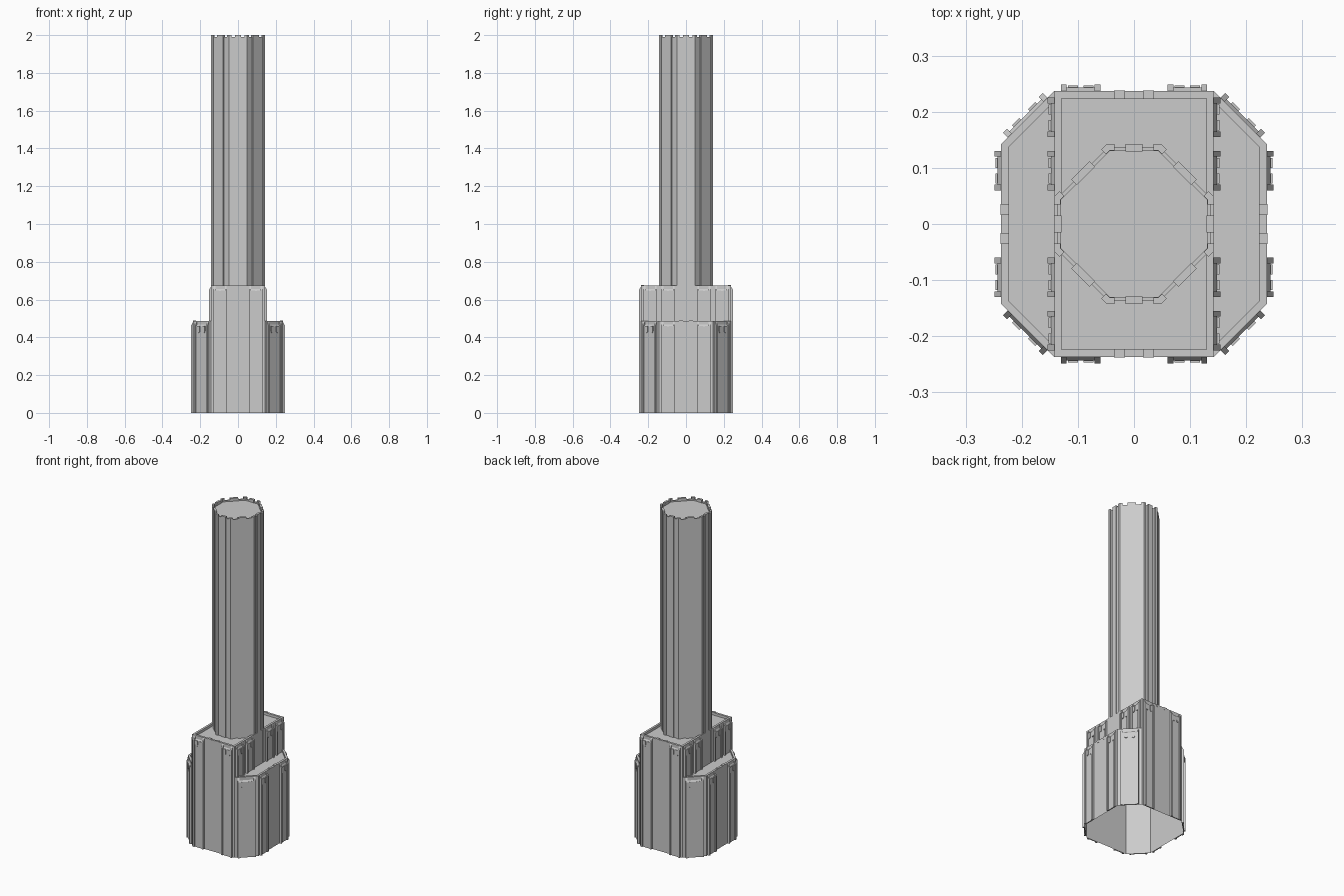
import bpy, bmesh, math
from mathutils import Vector as V

if "Cube" in bpy.data.objects:
    bpy.data.objects.remove(bpy.data.objects["Cube"])


def finish(name, bm):
    bmesh.ops.recalc_face_normals(bm, faces=bm.faces[:])
    me = bpy.data.meshes.new(name)
    bm.to_mesh(me)
    bm.free()
    ob = bpy.data.objects.new(name, me)
    bpy.context.collection.objects.link(ob)
    return ob


def inset(pts, ts):
    # move every edge of a counter-clockwise outline inwards by its own amount
    n, out = len(pts), []
    for i in range(n):
        p = V(pts[i])
        a = (p - V(pts[i - 1])).normalized()
        b = (V(pts[(i + 1) % n]) - p).normalized()
        n1, n2 = V((-a.y, a.x)), V((-b.y, b.x))
        det = n1.x * n2.y - n1.y * n2.x
        t1, t2 = ts[i - 1], ts[i]
        out.append(p + V(((t1 * n2.y - t2 * n1.y) / det, (n1.x * t2 - n2.x * t1) / det)))
    return out


def tier(name, pts, z0s, top, roof, ts):
    # open-bottomed walls with a parapet and sunken roof; a None base skips the wall
    bm = bmesh.new()
    inner = inset(pts, ts)
    n = len(pts)
    for i in range(n):
        j = (i + 1) % n
        if z0s[i] is None:
            continue
        a, b, c, d = V(pts[i]), V(pts[j]), inner[j], inner[i]
        for quad in (((a, z0s[i]), (b, z0s[i]), (b, top), (a, top)),
                     ((a, top), (b, top), (c, top), (d, top)),
                     ((d, top), (c, top), (c, roof), (d, roof))):
            bm.faces.new([bm.verts.new((p.x, p.y, z)) for p, z in quad])
    bm.faces.new([bm.verts.new((p.x, p.y, roof)) for p in inner])
    bmesh.ops.remove_doubles(bm, verts=bm.verts[:], dist=1e-5)
    return finish(name, bm)


def prism(bm, low, high):
    a = [bm.verts.new(p) for p in low]
    b = [bm.verts.new(p) for p in high]
    n = len(a)
    bm.faces.new(a[::-1])
    bm.faces.new(b)
    for i in range(n):
        j = (i + 1) % n
        bm.faces.new((a[i], a[j], b[j], b[i]))


def block(bm, c, ang, u0, u1, d0, d1, z0, zin, zout):
    # pier on a wall through c facing ang, with a top sloping from zin to zout
    n = V((math.cos(ang), math.sin(ang)))
    t = V((-n.y, n.x))
    c = V(c)
    base = [(c + t * u + n * d, z) for u, d, z in
            ((u0, d0, zin), (u0, d1, zout), (u1, d1, zout), (u1, d0, zin))]
    prism(bm, [(p.x, p.y, z0) for p, z in base], [(p.x, p.y, z) for p, z in base])


def bay(bm, c, ang, u, half, z0, top):
    # paired ribs, recessed slab and round-bottomed ornaments
    for s in (-1, 1):
        e = u + s * (half - 0.005)
        block(bm, c, ang, e - 0.005, e + 0.005, 0, 0.012, z0, top - 0.004, top - 0.025)
    block(bm, c, ang, u - half + 0.01, u + half - 0.01, 0, 0.006, z0, top - 0.02, top - 0.03)
    n = V((math.cos(ang), math.sin(ang), 0))
    t = V((-n.y, n.x, 0))
    for s in (-1, 1):
        o = V((c[0], c[1], top - 0.052)) + t * (u + s * half * 0.4)
        prof = [(0.009, 0.025), (-0.009, 0.025)]
        prof += [(0.009 * math.cos(k), 0.012 * math.sin(k)) for k in
                 (math.pi * (1 + i / 6) for i in range(7))]
        ring = [o + t * x + V((0, 0, z)) for x, z in prof]
        prism(bm, [p + n * 0.006 for p in ring], [p + n * 0.010 for p in ring])


W, C = 0.237, 0.142
H1, H2, R1, R2 = 0.487, 0.675, 0.474, 0.66
PI = math.pi

# central block: front and back walls reach the ground
tier("central_block", [(-C, -W), (C, -W), (C, W), (-C, W)], [0, R1, 0, R1], H2, R2, [0.013] * 4)

# lower wings on both sides
wing = [(C, -W), (W, -C), (W, C), (C, W)]
for name, s in (("right_wing", 1), ("left_wing", -1)):
    tier(name, [(s * x, s * y) for x, y in wing], [0, 0, 0, None], H1, R1, [0.013] * 3 + [0])

# wall piers
lower, upper = bmesh.new(), bmesh.new()
for k in (0, 1):
    a = PI * k
    s = 1 - 2 * k
    for u in (-0.095, 0.095):
        bay(lower, (s * W, 0), a, u, 0.035, 0, H1)
        bay(upper, (0, s * W), a + PI / 2, u, 0.035, 0, H2)
    for u in (-0.19, -0.095, 0.095, 0.19):
        bay(upper, (s * C, 0), a, u, 0.035, R1, H2)
    for u in (-0.026, 0.026):    # small parapet blocks
        block(lower, (s * W, 0), a, u - 0.01, u + 0.01, -0.014, 0.001, H1 - 0.013, H1 + 0.003, H1 + 0.003)
        block(upper, (0, s * W), a + PI / 2, u - 0.01, u + 0.01, -0.014, 0.001, H2 - 0.013, H2 + 0.003, H2 + 0.003)
for k in range(4):
    a = PI / 4 + k * PI / 2
    r = (W + C) / math.sqrt(2)
    bay(lower, (r * math.cos(a), r * math.sin(a)), a, 0, 0.05, 0, H1)
finish("lower_wall_piers", lower)
finish("upper_wall_piers", upper)

# octagonal tower shaft
A, B = 0.137, 0.046
octa = [(A, -B), (A, B), (B, A), (-B, A), (-A, B), (-A, -B), (-B, -A), (B, -A)]
tier("tower_shaft", octa, [R2] * 8, 1.99, 1.982, [0.007] * 8)

# tower corner piers and mid-face panels
piers = bmesh.new()
core = inset(octa, [0.006] * 8)
for i in range(8):
    p, q, r = core[i], core[i - 1], core[(i + 1) % 8]
    e1, e2 = (q - p).normalized(), (r - p).normalized()
    n1, n2 = V((-e1.y, e1.x)), V((e2.y, -e2.x))
    t, w = 0.0115, 0.009
    prof = [p, p + e1 * w, p + e1 * w + n1 * t, p + (n1 + n2) * (t / (1 + n1.dot(n2))),
            p + e2 * w + n2 * t, p + e2 * w]
    z0 = R1 if abs(p.x) > 0.1 else R2
    prism(piers, [(v.x, v.y, z0) for v in prof], [(v.x, v.y, 2.0) for v in prof])
    m = (p + r) / 2
    half = 0.023 if i % 2 else 0.015
    block(piers, m, math.atan2(n2.y, n2.x), -half, half, -0.002, 0.0115,
          R1 if abs(m.x) > 0.12 else R2, 2.0, 2.0)
finish("tower_piers", piers)
